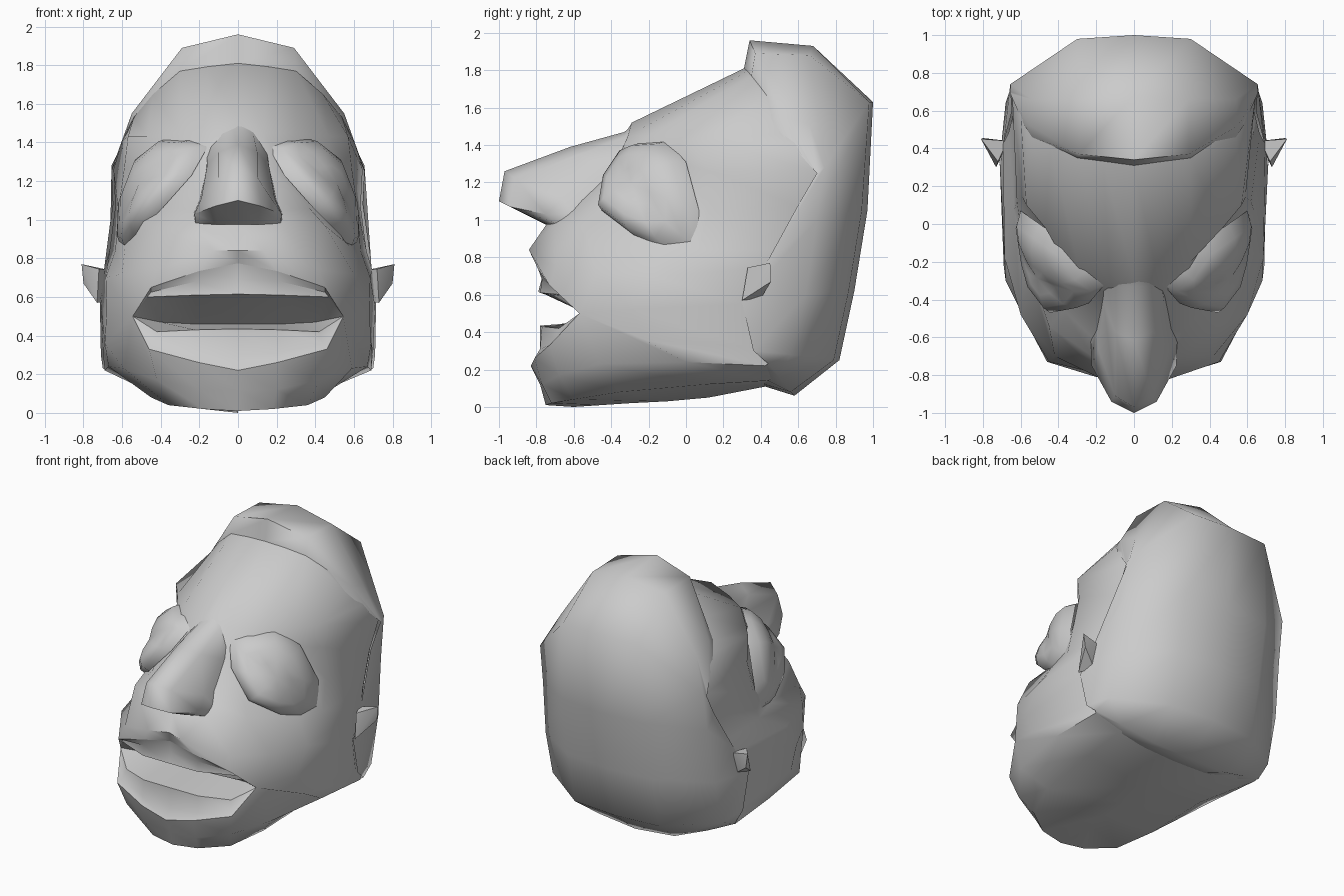
import bpy, bmesh, math
from mathutils import Vector


def finish(bm, name, angle=50):
    bmesh.ops.remove_doubles(bm, verts=bm.verts, dist=0.002)
    bmesh.ops.dissolve_degenerate(bm, edges=bm.edges, dist=0.001)
    bmesh.ops.recalc_face_normals(bm, faces=bm.faces)
    mesh = bpy.data.meshes.new(name)
    bm.to_mesh(mesh)
    bm.free()
    ob = bpy.data.objects.new(name, mesh)
    bpy.context.collection.objects.link(ob)
    bpy.ops.object.select_all(action='DESELECT')
    ob.select_set(True)
    bpy.context.view_layer.objects.active = ob
    bpy.ops.object.shade_smooth_by_angle(angle=math.radians(angle))
    return ob


def add_face(bm, pts):
    uniq = []
    for p in pts:
        if all((Vector(p) - Vector(q)).length > 0.002 for q in uniq):
            uniq.append(p)
    if len(uniq) > 2:
        bm.faces.new([bm.verts.new(p) for p in uniq])


def mirrored_loft(name, rows, skip=lambda r, c: False, angle=50):
    """Skin half-rows of points (centre to side) and mirror them across x = 0."""
    bm = bmesh.new()
    for s in (1, -1):
        for r in range(len(rows) - 1):
            for c in range(len(rows[r]) - 1):
                if skip(r, c):
                    continue
                quad = [rows[r][c], rows[r][c + 1], rows[r + 1][c + 1], rows[r + 1][c]]
                add_face(bm, [(s * x, y, z) for x, y, z in quad][::s])
    return finish(bm, name, angle)


def tuck(p):
    """Continue a skin edge a little way underneath the hair."""
    return (p[0] * .96, p[1] + .05, p[2] + .01)


# Face skin: forehead to upper lip, then lower lip to throat
upper = [
    [(0, .31, 1.81), (.16, .32, 1.79), (.3, .35, 1.77), (.44, .41, 1.65), (.54, .46, 1.53), (.57, .51, 1.46)],
    [(0, -.29, 1.52), (.13, -.31, 1.45), (.3, -.2, 1.45), (.47, -.02, 1.43), (.57, .1, 1.43), (.60, .57, 1.41)],
    [(0, -.45, 1.25), (.15, -.38, 1.28), (.26, -.38, 1.23), (.48, 0, 1.29), (.59, .14, 1.26), (.645, .69, 1.26)],
    [(0, -.68, 1.04), (.2, -.62, 1.05), (.37, -.46, 1.06), (.585, .05, 1.04), (.62, .12, 1.05), (.635, .6, 1.07)],
    [(0, -.75, .97), (.22, -.70, .98), (.45, -.54, .97), (.585, -.14, .86), (.635, .07, .84), (.665, .48, .84)],
    [(0, -.79, .84), (.13, -.84, .84), (.42, -.70, .74), (.60, -.48, .72), (.685, -.18, .70), (.695, .42, .74)],
    [(0, -.78, .775), (.2, -.79, .735), (.45, -.73, .65), (.545, -.57, .50), (.68, -.30, .52), (.71, .30, .55)],
]
lower = [
    [(0, -.83, .22), (.2, -.81, .26), (.46, -.73, .33), (.545, -.57, .50), (.69, -.22, .36), (.70, .35, .32)],
    [(0, -.78, .12), (.2, -.77, .12), (.42, -.68, .17), (.59, -.46, .23), (.67, 0, .24), (.69, .42, .22)],
    [(0, -.75, .01), (.18, -.72, .02), (.36, -.6, .04), (.45, -.35, .08), (.48, .1, .12), (.5, .43, .14)],
    [(0, -.6, 0), (0, -.45, .01), (0, -.3, .02), (0, -.1, .03), (0, .12, .05), (0, .43, .11)],
]
lip_row = len(upper)
skin = [row + [tuck(row[-1])] for row in upper + lower]
skin = [[tuck(p) for p in skin[0]]] + skin
mirrored_loft("face", skin, skip=lambda r, c: r == lip_row and c < 3)

# Mouth: upper lip, inner cavity and lower lip as one strip between the lip edges
corner = (.545, -.57, .50)
mirrored_loft("mouth", [
    upper[-1][:4],
    [(0, -.77, .69), (.22, -.77, .68), (.45, -.68, .625), corner],
    [(0, -.79, .615), (.22, -.78, .61), (.47, -.66, .60), corner],
    [(0, -.75, .60), (.22, -.74, .60), (.46, -.64, .59), corner],
    [(0, -.45, .46), (.22, -.45, .46), (.40, -.48, .47), corner],
    [(0, -.78, .435), (.22, -.77, .43), (.42, -.68, .42), corner],
    [(0, -.78, .29), (.22, -.78, .31), (.44, -.70, .36), corner],
    lower[0][:4],
], angle=35)

# Nose: sections running from the brow to the nostrils
mirrored_loft("nose", [
    [(0, -.26, 1.525), (.08, -.27, 1.48), (.14, -.28, 1.43), (.15, -.27, 1.42)],
    [(0, -.33, 1.47), (.08, -.33, 1.44), (.145, -.31, 1.38), (.16, -.28, 1.37)],
    [(0, -.62, 1.39), (.10, -.57, 1.35), (.16, -.42, 1.28), (.165, -.34, 1.26)],
    [(0, -.97, 1.26), (.10, -.91, 1.22), (.19, -.66, 1.11), (.20, -.52, 1.10)],
    [(0, -1.0, 1.10), (.12, -.94, 1.07), (.225, -.75, 1.03), (.23, -.60, 1.03)],
    [(0, -.75, .975), (.10, -.74, .975), (.22, -.69, .98), (.23, -.62, .99)],
], angle=75)

# Hair: hairline over the crown and down to the nape
mirrored_loft("hair", [
    [(0, .31, 1.81), (.3, .35, 1.77), (.54, .46, 1.53), (.58, .52, 1.45)],
    [(0, .34, 1.96), (.29, .37, 1.89), (.55, .52, 1.55), (.655, .69, 1.26)],
    [(0, .68, 1.93), (.29, .66, 1.88), (.54, .66, 1.51), (.655, .70, 1.25)],
    [(0, 1.0, 1.63), (.3, .98, 1.63), (.655, .74, 1.28), (.645, .60, 1.08)],
    [(0, .97, 1.05), (.34, .94, 1.05), (.66, .70, 1.0), (.69, .43, .77)],
    [(0, .90, .62), (.34, .87, .62), (.68, .64, .60), (.715, .30, .56)],
    [(0, .82, .25), (.34, .79, .25), (.68, .56, .28), (.71, .36, .30)],
    [(0, .58, .06), (.3, .56, .08), (.53, .50, .16), (.70, .44, .23)],
    [(0, .42, .11), (.25, .42, .12), (.5, .42, .15), (.68, .42, .22)],
], angle=65)

# Eyes: an irregular outline with an evenly rounded dome
outline = [(.155, -.32, 1.38), (.25, -.25, 1.41), (.36, -.10, 1.42), (.5, 0, 1.31), (.6, .07, 1.05),
           (.605, .06, .86), (.58, -.10, .85), (.53, -.28, .92), (.40, -.45, 1.05), (.24, -.42, 1.23)]
base = sum((Vector(p) for p in outline), Vector()) / len(outline)
bulge = Vector((.09, -.11, .04))
for side, s in (("right", 1), ("left", -1)):
    bm = bmesh.new()
    rings = []
    for scale, lift in ((1, 0), (.88, .48), (.65, .8), (.34, .96), (0, 1)):
        rings.append([base + (Vector(p) - base) * scale + bulge * lift for p in outline])
    for a, b in zip(rings, rings[1:]):
        for i in range(len(outline)):
            j = (i + 1) % len(outline)
            add_face(bm, [(s * p.x, p.y, p.z) for p in (a[i], a[j], b[j], b[i])][::-s])
    finish(bm, side + "_eye", 75)

# Ears: small wedges at the hair edge
for side, s in (("right", 1), ("left", -1)):
    bm = bmesh.new()
    for x, y, z in [(.81, .45, .77), (.80, .455, .67), (.73, .30, .57), (.72, .33, .745), (.67, .44, .74), (.68, .40, .58)]:
        bm.verts.new((s * x, y, z))
    bmesh.ops.convex_hull(bm, input=bm.verts)
    finish(bm, side + "_ear", 30)
